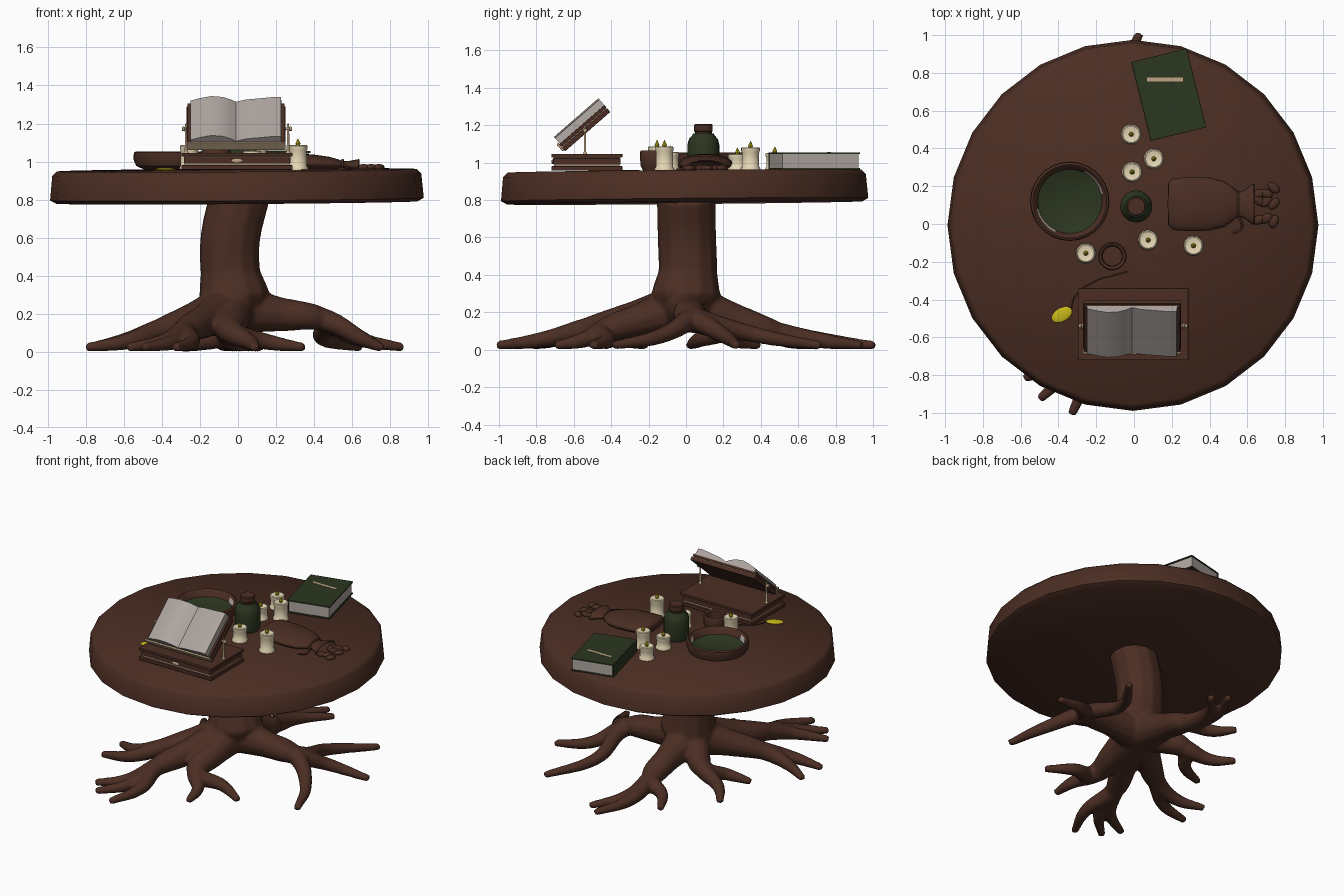
import bpy, bmesh, math, random
from mathutils import Matrix, Vector

if "Cube" in bpy.data.objects:
    bpy.data.objects.remove(bpy.data.objects["Cube"])

random.seed(4)
TOP = 0.957  # tabletop surface height


def mat(name, r, g, b):
    m = bpy.data.materials.new(name)
    m.diffuse_color = (r, g, b, 1)
    m.use_nodes = True
    m.node_tree.nodes["Principled BSDF"].inputs["Base Color"].default_value = m.diffuse_color
    return m


WOOD = mat("brown wood", 0.07, 0.027, 0.017)
GREEN = mat("dark green", 0.025, 0.037, 0.014)
PAPER = mat("grey paper", 0.43, 0.38, 0.355)
WAX = mat("cream wax", 0.80, 0.69, 0.47)
YELLOW = mat("yellow", 0.58, 0.48, 0.01)
TRIM = mat("beige trim", 0.52, 0.38, 0.24)


def add(name, bm, material, matrix=Matrix(), smooth=40, bevel=0):
    me = bpy.data.meshes.new(name)
    bmesh.ops.recalc_face_normals(bm, faces=bm.faces)
    bm.to_mesh(me)
    bm.free()
    ob = bpy.data.objects.new(name, me)
    bpy.context.collection.objects.link(ob)
    me.materials.append(material)
    ob.matrix_world = matrix
    if bevel:
        b = ob.modifiers.new("bevel", 'BEVEL')
        b.width, b.segments = bevel, 2
    bpy.ops.object.select_all(action='DESELECT')
    bpy.context.view_layer.objects.active = ob
    ob.select_set(True)
    if smooth:
        bpy.ops.object.shade_smooth_by_angle(angle=math.radians(smooth))
    return ob


def at(x, y, z, rz=0.0):
    return Matrix.Translation((x, y, z)) @ Matrix.Rotation(rz, 4, 'Z')


def box(name, c, size, material, frame=Matrix(), bevel=0):
    bm = bmesh.new()
    bmesh.ops.create_cube(bm, size=1, matrix=Matrix.Diagonal((*size, 1)))
    return add(name, bm, material, frame @ Matrix.Translation(c), 0, bevel)


def ball(name, radii, material, matrix):
    bm = bmesh.new()
    bmesh.ops.create_uvsphere(bm, u_segments=14, v_segments=8, radius=1, matrix=Matrix.Diagonal((*radii, 1)))
    return add(name, bm, material, matrix, 60)


def lathe(name, profile, material, matrix, n=24, smooth=40):
    bm = bmesh.new()
    vs = [bm.verts.new((r, 0, z)) for r, z in profile]
    es = [bm.edges.new(p) for p in zip(vs, vs[1:])]
    bmesh.ops.spin(bm, geom=vs + es, axis=(0, 0, 1), cent=(0, 0, 0),
                   angle=2 * math.pi, steps=n, use_merge=True)
    bmesh.ops.remove_doubles(bm, verts=bm.verts, dist=1e-5)
    return add(name, bm, material, matrix, smooth)


def tubes(name, paths):
    """Round tubes through (x, y, z, radius) points."""
    cu = bpy.data.curves.new(name, 'CURVE')
    cu.dimensions, cu.bevel_depth, cu.bevel_resolution = '3D', 1, 4
    cu.use_fill_caps, cu.resolution_u = True, 8
    for path in paths:
        s = cu.splines.new('BEZIER')
        s.bezier_points.add(len(path) - 1)
        for p, (x, y, z, r) in zip(s.bezier_points, path):
            p.co, p.radius = (x, y, z), r
            p.handle_left_type = p.handle_right_type = 'AUTO'
    ob = bpy.data.objects.new(name, cu)
    bpy.context.collection.objects.link(ob)
    bpy.ops.object.select_all(action='DESELECT')
    bpy.context.view_layer.objects.active = ob
    ob.select_set(True)
    bpy.ops.object.convert(target='MESH')
    ob = bpy.context.object
    ob.data.materials.clear()
    ob.data.materials.append(WOOD)
    bpy.ops.object.shade_smooth()
    return ob


def root(fork, lift, *tips):
    """One root: leaves the trunk, arches to a fork, then runs down to each tip."""
    f = Vector(fork)
    s = Vector((-.03, 0)).lerp(f, 0.55)
    paths = []
    for tip in tips:
        run = Vector(tip) - f
        m = f + run * 0.5 + Vector((-run.y, run.x)) * 0.13
        paths.append([(-.04, 0, .23, .14), (*s, lift * .5 + .11, .09), (*f, lift, .062),
                      (*m, lift * .3 + .02, .042), (*tip, .022, .024)])
    return paths


# trunk and spreading roots, fused into one skin
trunk = tubes("trunk_and_roots", [
    [(.01, 0, .82, .158), (-.04, .005, .6, .158), (-.04, .01, .42, .158), (-.02, 0, .28, .19), (0, 0, .17, .13)]]
    + root((-.28, -.53), .11, (-.33, -1.01), (-.5, -.93), (-.58, -.82))  # front left
    + root((-.42, -.27), .11, (-.8, -.43), (-.79, -.22))                 # left
    + root((-.03, -.44), .10, (.35, -.5), (.09, -.7))                    # front
    + root((.43, .03), .175, (.75, -.39), (.87, .27), (.64, .72))        # right
    + root((-.05, .48), .09, (.03, 1.01), (.12, .94), (-.29, .71))       # back
    + root((-.27, .19), .11, (-.55, .39), (-.54, .02)))                  # back left
for v in trunk.data.vertices:
    v.co.z = max(v.co.z, 0)
rm = trunk.modifiers.new("fuse", 'REMESH')
rm.mode, rm.voxel_size, rm.use_smooth_shade = 'VOXEL', 0.012, True
sm = trunk.modifiers.new("soften", 'SMOOTH')
sm.factor, sm.iterations = 0.5, 5

# slightly tilted round tabletop
tilt = Matrix.Rotation(0.009, 4, 'X') @ Matrix.Rotation(-0.007, 4, 'Y')
lathe("tabletop", [(0, .785), (.95, .785), (.982, .803), (.97, .93), (.945, .955), (0, TOP)],
      WOOD, tilt, 24, 50)

# bowl with green contents and two pale patches on the inner wall
bowl = lathe("bowl", [(0, 0), (.15, 0), (.195, .02), (.21, .055), (.207, .09), (.195, .097), (.18, .085), (.165, .03), (0, .025)],
             WOOD, at(-.34, .12, TOP), 28)
bowl.data.materials.append(PAPER)
for p in bowl.data.polygons:
    c = p.center
    if .04 < c.z < .075 and c.xy.length < .18 and abs(math.cos(math.atan2(c.y, c.x) - .66)) > .92:
        p.material_index = 1
lathe("bowl_contents", [(0, .03), (.17, .03), (.172, .05), (.165, .045), (0, .045)], GREEN, at(-.34, .12, TOP), 28)

# small cup
lathe("cup", [(0, 0), (.06, 0), (.074, .03), (.076, .1), (.07, .108), (.056, .1), (.052, .03), (0, .03)],
      WOOD, at(-.115, -.17, TOP), 20)

# bottle and stopper
lathe("bottle", [(0, 0), (.078, 0), (.085, .02), (.085, .14), (.077, .17), (.058, .19), (.056, .2), (0, .2)],
      GREEN, at(.012, .093, TOP), 24)
lathe("stopper", [(0, .18), (.046, .18), (.046, .208), (.05, .212), (.05, .244), (.045, .249), (0, .249)],
      WOOD, at(.012, .093, TOP), 20)

# candles: wax with flared foot and a small flame
for i, (x, y, h) in enumerate([(-.015, .475, .095), (.105, .345, .125), (-.01, .275, .09),
                               (.075, -.085, .1), (.315, -.115, .13), (-.255, -.155, .13)]):
    lathe(f"candle_{i}", [(0, 0), (.053, 0), (.054, .01), (.047, .02), (.046, h - .03), (.05, h - .02),
                          (.05, h - .004), (.044, h), (.03, h - .003), (0, h - .005)], WAX, at(x, y, TOP, i), 14)
    lathe(f"flame_{i}", [(0, h - .006), (.009, h - .004), (.013, h + .008), (0, h + .036)], YELLOW, at(x, y, TOP), 8)

# closed green book, spine on the left
bk = at(.185, .685, TOP + .006, math.radians(13.8))
box("book_pages", (0, 0, .045), (.285, .42, .075), PAPER, bk)
for n, z in (("back", .004), ("front", .087)):
    box(f"book_{n}_cover", (0, 0, z), (.3, .43, .01), GREEN, bk, .002)
box("book_spine", (-.147, 0, .045), (.012, .43, .09), GREEN, bk, .003)
box("book_cover_band", (.165, .765, TOP + .0985), (.19, .02, .003), TRIM, Matrix())

# pouch lying on its side, with tie and spilled nuts
lay = (Matrix.Translation((.178, .105, TOP + .048)) @ Matrix.Rotation(.06, 4, 'Y')
       @ Matrix.Diagonal((1, 1, .32, 1)) @ Matrix.Rotation(math.pi / 2, 4, 'Y'))
lathe("pouch", [(0, 0), (.115, .004), (.137, .03), (.143, .12), (.14, .22), (.12, .3), (.085, .35), (.06, .375),
                (.075, .41), (.11, .455), (.1, .46), (.05, .4), (0, .385)], WOOD, lay, 24, 60)
ring = [k * math.pi / 4 for k in range(9)]
tubes("pouch_tie", [[(.55, .105 + .066 * math.cos(a), TOP + .026 + .026 * math.sin(a), .006) for a in ring],
                    [(.55, .05, TOP + .03, .006), (.57, -.02, TOP + .01, .006), (.52, -.05, TOP + .006, .005)]])
for i in range(9):
    ball(f"nut_{i}", (.036, .024, .016), WOOD,
         at(.66 + .04 * (i % 3), .03 + .07 * (i // 3) + random.uniform(-.02, .03), TOP + .014, random.uniform(0, 3)))

# lectern base: stacked slabs with pale seams
base = at(-.005, -.53, TOP)
for n, z, h, w, d, m in (("foot", .012, .024, .585, .38, WOOD), ("seam_low", .029, .012, .55, .35, TRIM),
                         ("drawer", .05, .034, .56, .36, WOOD), ("seam_high", .069, .006, .55, .35, TRIM),
                         ("lid", .08, .018, .585, .38, WOOD)):
    box(f"lectern_{n}", (0, 0, z), (w, d, h), m, base, .003 if m == WOOD else 0)
ball("lectern_clasp", (.03, .006, .012), TRIM, base @ Matrix.Translation((0, -.184, .048)))

# side posts and pivots
for s, side in ((-1, "left"), (1, "right")):
    post = base @ at(s * .268, -.01, 0)
    lathe(f"lectern_post_{side}", [(0, .085), (.016, .085), (.007, .1), (.006, .24), (0, .245)], TRIM, post, 10)
    lathe(f"lectern_knob_{side}", [(0, -.02), (.008, -.02), (.006, .004), (.013, .008), (.01, .02), (0, .022)], TRIM,
          post @ Matrix.Translation((0, 0, .215)) @ Matrix.Rotation(s * math.pi / 2, 4, 'Y'), 10)

# tilted board carrying the open book
tb = Matrix.Translation((-.01, -.555, 1.2)) @ Matrix.Rotation(math.radians(41), 4, 'X')
box("reading_board", (0, 0, -.032), (.52, .32, .026), WOOD, tb, .003)
box("reading_board_seam", (0, 0, -.017), (.5, .305, .006), TRIM, tb)
box("open_book_cover", (0, 0, -.006), (.51, .32, .018), WOOD, tb, .003)
box("reading_board_lip", (0, -.165, -.012), (.52, .012, .05), TRIM, tb, .003)
left = [(-.24, 0), (-.24, .02), (-.19, .038), (-.13, .052), (-.07, .046), (-.03, .03)]
right = [(0, .012), (.05, .028), (.12, .036), (.2, .046), (.235, .044), (.24, 0)]
bm = bmesh.new()
f = bm.faces.new([bm.verts.new((x, -.155, z)) for x, z in left + right])
ext = bmesh.ops.extrude_face_region(bm, geom=[f])
bmesh.ops.translate(bm, vec=(0, .315, 0), verts=[v for v in ext['geom'] if isinstance(v, bmesh.types.BMVert)])
bmesh.ops.holes_fill(bm, edges=bm.edges)
add("open_book_pages", bm, PAPER, tb, 35)

# yellow leaf marker on a thin cord
ball("leaf", (.06, .037, .008), YELLOW, at(-.382, -.48, TOP + .002, .5))
tubes("leaf_cord", [[(-.335, -.455, TOP, .003), (-.31, -.38, TOP, .003), (-.2, -.3, TOP, .003),
                     (-.1, -.27, TOP, .003), (-.03, -.25, TOP, .003)]])
